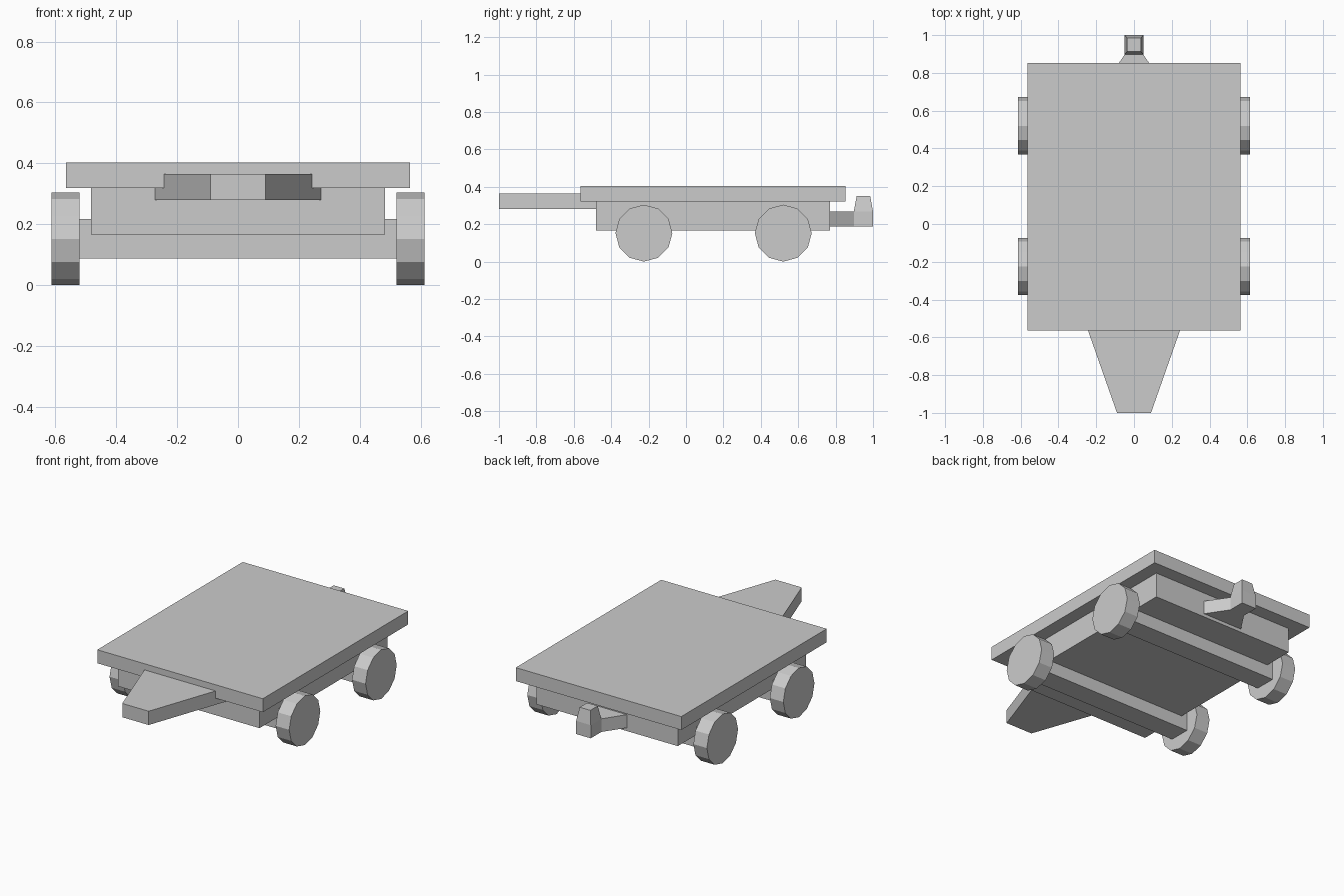
import bpy
import bmesh
from math import pi
from mathutils import Matrix

cube = bpy.data.objects.get("Cube")
if cube:
    bpy.data.objects.remove(cube, do_unlink=True)

grey = bpy.data.materials.new("plain grey")
grey.use_nodes = True
colour = (0.6, 0.6, 0.6, 1)
grey.diffuse_color = colour
grey.node_tree.nodes["Principled BSDF"].inputs["Base Color"].default_value = colour


def finish(name, bm):
    bmesh.ops.recalc_face_normals(bm, faces=bm.faces)
    mesh = bpy.data.meshes.new(name)
    bm.to_mesh(mesh)
    bm.free()
    mesh.materials.append(grey)
    obj = bpy.data.objects.new(name, mesh)
    bpy.context.collection.objects.link(obj)
    return obj


def box(name, half_x, y0, y1, z0, z1):
    """Box centred on x = 0."""
    bm = bmesh.new()
    size = Matrix.Diagonal((2 * half_x, y1 - y0, z1 - z0, 1))
    place = Matrix.Translation((0, (y0 + y1) / 2, (z0 + z1) / 2))
    bmesh.ops.create_cube(bm, size=1, matrix=place @ size)
    return finish(name, bm)


def wedge(name, y0, half0, y1, half1, z0, z1):
    """Slab with a trapezoid plan."""
    bm = bmesh.new()
    plan = [(-half0, y0), (half0, y0), (half1, y1), (-half1, y1)]
    face = bm.faces.new([bm.verts.new((x, y, z0)) for x, y in plan])
    raised = bmesh.ops.extrude_face_region(bm, geom=[face])["geom"]
    verts = [v for v in raised if isinstance(v, bmesh.types.BMVert)]
    bmesh.ops.translate(bm, verts=verts, vec=(0, 0, z1 - z0))
    return finish(name, bm)


# Flat deck and the chassis beneath it
box("deck", 0.565, -0.565, 0.853, 0.32, 0.403)
box("chassis", 0.483, -0.48, 0.77, 0.167, 0.32)

# Tapered front tongue
wedge("front_tongue", -1, 0.09, -0.48, 0.273, 0.28, 0.365)

# Rear coupling: flared arm and a post with a tapered top
wedge("rear_hitch_arm", 0.77, 0.135, 0.9, 0.048, 0.187, 0.268)
post = box("rear_hitch_post", 0.05, 0.897, 1, 0.187, 0.268)
bm = bmesh.new()
bm.from_mesh(post.data)
top = max(bm.faces, key=lambda f: f.calc_center_median().z)
raised = bmesh.ops.extrude_face_region(bm, geom=[top])["geom"]
bmesh.ops.delete(bm, geom=[top], context="FACES")
verts = [v for v in raised if isinstance(v, bmesh.types.BMVert)]
centre = Matrix.Translation((0, -0.949, 0))
bmesh.ops.scale(bm, verts=verts, vec=(0.72, 0.7, 1), space=centre)
bmesh.ops.translate(bm, verts=verts, vec=(0, 0, 0.082))
bm.to_mesh(post.data)
bm.free()

# Axles with twelve-sided wheels
radius = 0.152
for end, y in (("front", -0.225), ("rear", 0.52)):
    box(end + "_axle", 0.522, y - 0.065, y + 0.065, 0.088, 0.218)
    for side, sign in (("left", 1), ("right", -1)):
        bm = bmesh.new()
        place = Matrix.Translation((sign * 0.567, y, radius))
        bmesh.ops.create_cone(bm, cap_ends=True, segments=12, radius1=radius,
                              radius2=radius, depth=0.092,
                              matrix=place @ Matrix.Rotation(pi / 2, 4, "Y"))
        finish(f"{end}_{side}_wheel", bm)
